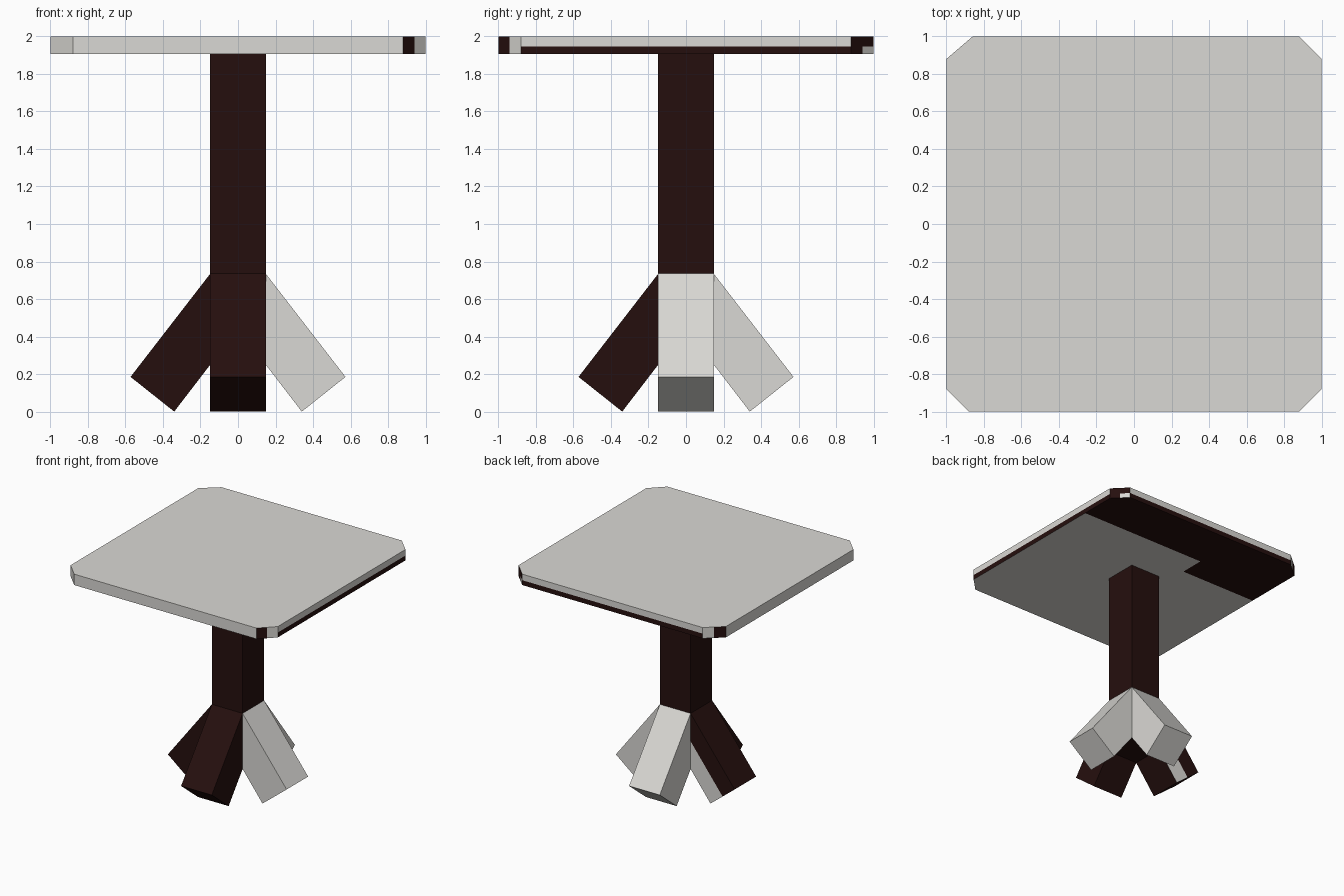
import bpy, bmesh, math
from mathutils import Matrix

if "Cube" in bpy.data.objects:
    bpy.data.objects.remove(bpy.data.objects["Cube"])


def material(name, rgb):
    m = bpy.data.materials.new(name)
    m.diffuse_color = (*rgb, 1)
    m.use_nodes = True
    m.node_tree.nodes["Principled BSDF"].inputs["Base Color"].default_value = m.diffuse_color
    return m


MATS = [material("pale grey", (0.70, 0.69, 0.66)),
        material("dark brown", (0.0185, 0.0047, 0.0042))]
PALE, DARK = 0, 1
W = 0.148          # half width of the post and legs
TOP, BASE = 0.735, 0.25   # where the legs join the post


def finish(name, bm):
    me = bpy.data.meshes.new(name)
    bm.to_mesh(me)
    bm.free()
    for m in MATS:
        me.materials.append(m)
    ob = bpy.data.objects.new(name, me)
    bpy.context.collection.objects.link(ob)
    return ob


# Table top: square slab with clipped corners, each clip split in the middle
def table_colour(c, n):
    if n.z > 0.5:
        return PALE
    if n.z < -0.5:
        return DARK if c.y > 0.56 or (c.y > 0.34 and c.x < -0.25) else PALE
    if abs(n.x) > 0.3 and abs(n.y) > 0.3:
        if c.x > 0 and c.y < 0:
            return DARK if c.x < 0.94 else PALE
        if c.x > 0:
            return PALE if c.y > 0.94 and c.z < 1.947 else DARK
        return DARK if c.y > 0 and c.x < -0.935 else PALE
    return DARK if max(n.x, n.y) > 0.5 and c.z < 1.947 else PALE


outline = []
clips = [((0.88, -1), (1, -0.88)), ((1, 0.88), (0.88, 1)),
         ((-0.86, 1), (-1, 0.88)), ((-1, -0.88), (-0.88, -1))]
for a, b in clips:
    outline += [a, ((a[0] + b[0]) / 2, (a[1] + b[1]) / 2), b]

bm = bmesh.new()
base = bm.faces.new([bm.verts.new((x, y, 1.905)) for x, y in outline])
ext = bmesh.ops.extrude_face_region(bm, geom=[base], use_keep_orig=True)
bmesh.ops.translate(bm, vec=(0, 0, 0.095),
                    verts=[g for g in ext["geom"] if isinstance(g, bmesh.types.BMVert)])
for co, no in [((0, 0, 1.947), (0, 0, 1)), ((0, 0.56, 0), (0, 1, 0)),
               ((0, 0.34, 0), (0, 1, 0)), ((-0.25, 0, 0), (1, 0, 0))]:
    bmesh.ops.bisect_plane(bm, geom=bm.verts[:] + bm.edges[:] + bm.faces[:],
                           plane_co=co, plane_no=no)
bmesh.ops.recalc_face_normals(bm, faces=bm.faces)
bm.normal_update()
for f in bm.faces:
    f.material_index = table_colour(f.calc_center_median(), f.normal)
finish("table_top", bm)

# Post
bm = bmesh.new()
bmesh.ops.create_cube(bm, size=1)
bmesh.ops.scale(bm, vec=(2 * W, 2 * W, 1.905 - BASE), verts=bm.verts)
bmesh.ops.translate(bm, vec=(0, 0, (1.905 + BASE) / 2), verts=bm.verts)
for f in bm.faces:
    f.material_index = DARK
finish("post", bm)

# Legs: slanted square bars; the sides are split along the middle for colour
OUTER = [(W, TOP), (0.573, 0.185)]
MIDDLE = [(W, (TOP + BASE) / 2), (0.4565, 0.0925)]
INNER = [(W, BASE), (0.34, 0)]


def leg(name, angle, colour, inner_half_left=None):
    bm = bmesh.new()
    left, right = ([[bm.verts.new((x, y, z)) for x, z in row]
                    for row in (OUTER, MIDDLE, INNER)] for y in (W, -W))
    for s in (left, right):
        for i in (0, 1):
            f = bm.faces.new((s[i][0], s[i][1], s[i + 1][1], s[i + 1][0]))
            f.material_index = colour
            if s is right and i == 1 and inner_half_left is not None:
                f.material_index = inner_half_left
    for i in (0, 2):           # upper and under faces
        bm.faces.new((left[i][0], left[i][1], right[i][1], right[i][0])).material_index = colour
    for i in (0, 1):           # foot
        bm.faces.new((left[i][1], left[i + 1][1], right[i + 1][1], right[i][1])).material_index = colour
    bmesh.ops.recalc_face_normals(bm, faces=bm.faces)
    bmesh.ops.rotate(bm, cent=(0, 0, 0), verts=bm.verts,
                     matrix=Matrix.Rotation(math.radians(angle), 3, 'Z'))
    finish(name, bm)


leg("right_leg", 0, PALE)
leg("back_leg", 90, PALE)
leg("left_leg", 180, DARK, PALE)
leg("front_leg", 270, DARK)
